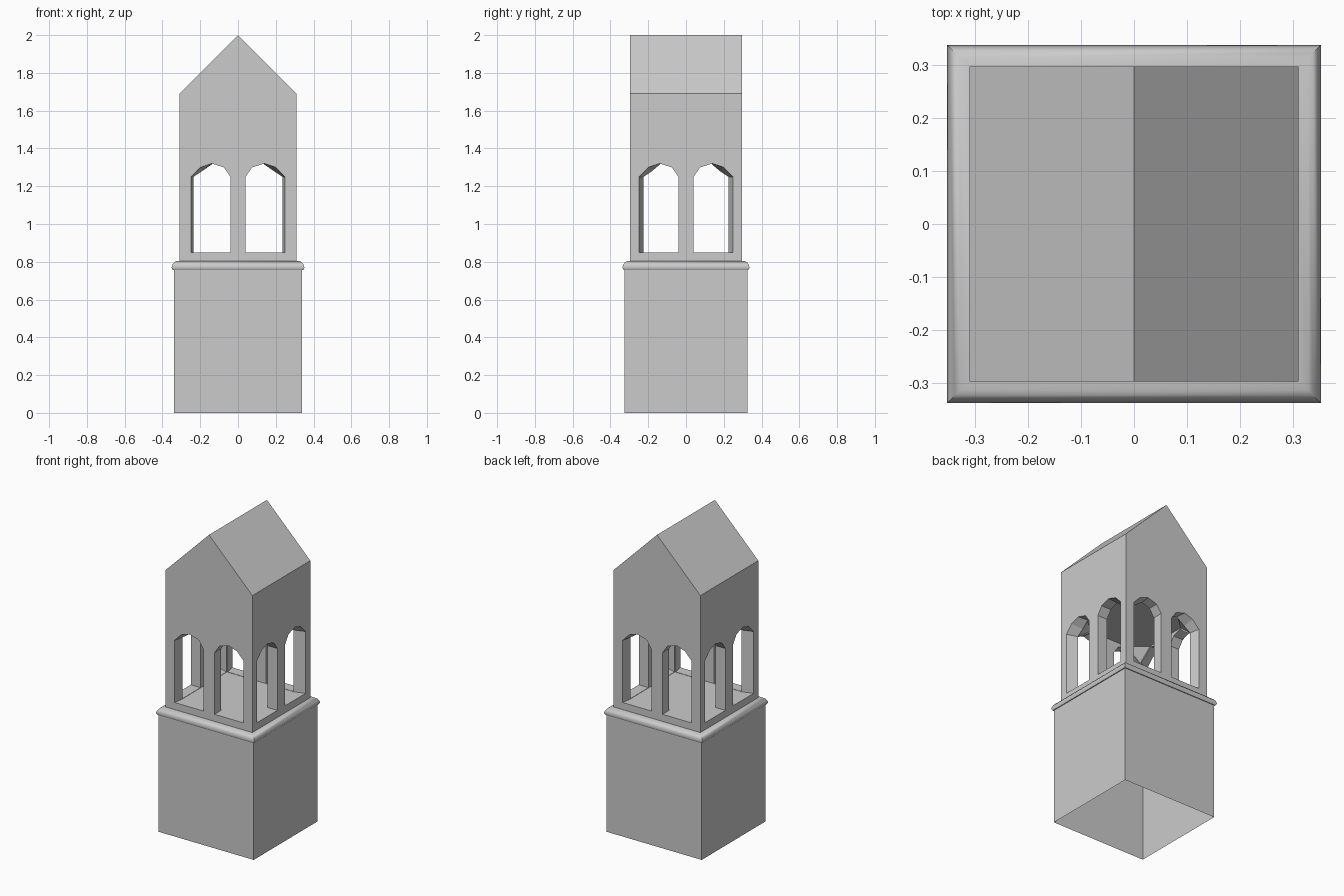
import bpy
import bmesh
import math

old = bpy.data.objects.get("Cube")
if old:
    bpy.data.objects.remove(old, do_unlink=True)

stone = bpy.data.materials.new("grey stone")
stone.use_nodes = True
colour = (0.6, 0.6, 0.6, 1)
stone.diffuse_color = colour
stone.node_tree.nodes["Principled BSDF"].inputs["Base Color"].default_value = colour

HX, HY = 0.31, 0.296      # outer half widths of the belfry
RX, RY = 0.24, 0.23       # half widths of the room inside
SILL, SPRING, CROWN = 0.85, 1.25, 1.32


def finish(name, bm):
    bmesh.ops.recalc_face_normals(bm, faces=bm.faces)
    mesh = bpy.data.meshes.new(name)
    bm.to_mesh(mesh)
    bm.free()
    mesh.materials.append(stone)
    ob = bpy.data.objects.new(name, mesh)
    bpy.context.collection.objects.link(ob)
    return ob


def loft(name, rings, caps=True):
    """Skin a list of equal closed rings."""
    bm = bmesh.new()
    loops = [[bm.verts.new(p) for p in ring] for ring in rings]
    for a, b in zip(loops, loops[1:]):
        for i in range(len(a)):
            j = (i + 1) % len(a)
            bm.faces.new((a[i], a[j], b[j], b[i]))
    if caps:
        bm.faces.new(loops[0])
        bm.faces.new(loops[-1])
    return finish(name, bm)


def rectangle(hx, hy, z):
    return [(-hx, -hy, z), (hx, -hy, z), (hx, hy, z), (-hx, hy, z)]


def activate(ob):
    bpy.ops.object.select_all(action='DESELECT')
    ob.select_set(True)
    bpy.context.view_layer.objects.active = ob


def carve(target, cutter):
    cutter.hide_render = True
    mod = target.modifiers.new("opening", 'BOOLEAN')
    mod.operation = 'DIFFERENCE'
    mod.solver = 'EXACT'
    mod.object = cutter
    activate(target)
    bpy.ops.object.modifier_apply(modifier=mod.name)
    bpy.data.objects.remove(cutter, do_unlink=True)


# Hollow base, open underneath
loft("base", [rectangle(0.34, 0.325, 0), rectangle(0.34, 0.325, 0.765)], caps=False)

# Rounded moulding around the top of the base
profile = [(0.0, 0.757), (0.005, 0.757), (0.012, 0.768), (0.007, 0.785),
           (-0.003, 0.798), (-0.012, 0.803), (-0.04, 0.805)]
moulding = loft("moulding", [rectangle(0.34 + d, 0.325 + d, z) for d, z in profile],
                caps=False)
activate(moulding)
bpy.ops.object.shade_smooth_by_angle(angle=math.radians(50))

# Gabled belfry
gable = [(-HX, 0.8), (HX, 0.8), (HX, 1.69), (0, 2), (-HX, 1.69)]
belfry = loft("belfry", [[(x, y, z) for x, z in gable] for y in (-HY, HY)])

# Room with a flat ceiling and sloped corners
bm = bmesh.new()
for sx in (-1, 1):
    for sy in (-1, 1):
        for x, y, z in ((RX, RY, SILL - 0.002), (RX, RY, SPRING),
                        (0.14, RY, CROWN + 0.005), (RX, 0.14, CROWN + 0.005)):
            bm.verts.new((sx * x, sy * y, z))
bmesh.ops.convex_hull(bm, input=bm.verts)
carve(belfry, finish("room_cutter", bm))


def arch(outer, shoulder, crown):
    """Window outline; the outer half narrows towards the room."""
    return [(outer, SILL), (outer, SPRING), shoulder, (crown, CROWN),
            (0.075, 1.30), (0.04, SPRING), (0.04, SILL)]


# Two arched windows in each wall
for along_x in (True, False):
    half, room, inner = (HY, RY, 0.235) if along_x else (HX, RX, 0.225)
    wide = arch(0.248, (0.2, 1.3), 0.14)
    narrow = arch(inner, (inner - 0.045, 1.28), 0.132)
    sections = [(half + 0.04, wide), (half, wide), (room, narrow), (room - 0.02, narrow)]
    for side in (-1, 1):
        for hand in (-1, 1):
            rings = []
            for depth, outline in sections:
                d = side * depth
                rings.append([(hand * u, d, z) if along_x else (d, hand * u, z)
                              for u, z in outline])
            carve(belfry, loft("window_cutter", rings))
